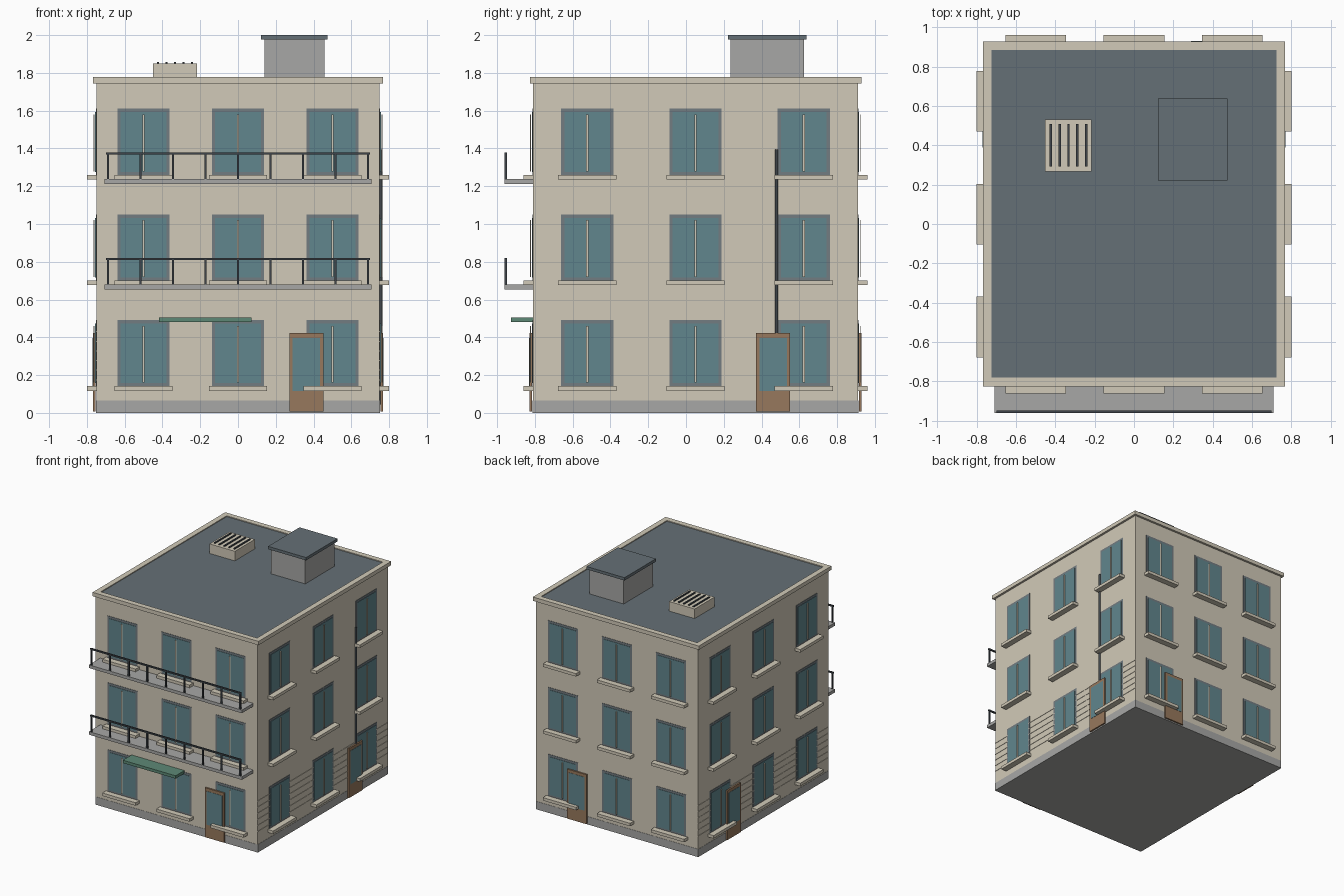
import bpy, bmesh
from mathutils import Matrix, Vector

if "Cube" in bpy.data.objects:
    bpy.data.objects.remove(bpy.data.objects["Cube"])

# materials
def mat(name, rgb):
    m = bpy.data.materials.new(name)
    m.diffuse_color = (*rgb, 1)
    m.use_nodes = True
    m.node_tree.nodes["Principled BSDF"].inputs["Base Color"].default_value = m.diffuse_color
    return m

CREAM = mat("cream", (0.64, 0.59, 0.48))
GLASS = mat("glass", (0.12, 0.24, 0.27))
SLATE = mat("slate", (0.13, 0.16, 0.18))
FRAME = mat("frame", (0.17, 0.20, 0.22))
DARK = mat("dark_metal", (0.05, 0.06, 0.07))
WOOD = mat("wood", (0.31, 0.19, 0.11))
GREEN = mat("green", (0.11, 0.25, 0.18))
STONE = mat("stone", (0.39, 0.39, 0.38))

# building footprint
X0, X1, Y0, Y1 = -0.75, 0.75, -0.81, 0.91
CY = (Y0 + Y1) / 2
FLOORS = (0.315, 0.875, 1.434)


def boxes(name, items, material):
    """One object from a list of boxes (x0, x1, y0, y1, z0, z1)."""
    bm = bmesh.new()
    for a, b, c, d, e, f in items:
        m = Matrix.Translation(((a + b) / 2, (c + d) / 2, (e + f) / 2)) \
            @ Matrix.Diagonal((abs(b - a), abs(d - c), abs(f - e), 1))
        bmesh.ops.create_cube(bm, size=1, matrix=m)
    return finish(name, bm, material)


def finish(name, bm, material):
    me = bpy.data.meshes.new(name)
    bm.to_mesh(me)
    bm.free()
    ob = bpy.data.objects.new(name, me)
    bpy.context.collection.objects.link(ob)
    me.materials.append(material)
    return ob


def on_wall(wall, u, z, w, h, d0, d1):
    """Box on a wall: centre u along it, centre height z, depths d0..d1 outward."""
    a, b, e, f = u - w / 2, u + w / 2, z - h / 2, z + h / 2
    if wall == "front":
        return (a, b, Y0 - d1, Y0 - d0, e, f)
    if wall == "back":
        return (a, b, Y1 + d0, Y1 + d1, e, f)
    if wall == "left":
        return (X0 - d1, X0 - d0, a, b, e, f)
    return (X1 + d0, X1 + d1, a, b, e, f)


# main body and plinth
boxes("walls", [(X0, X1, Y0, Y1, 0.03, 1.75)], CREAM)
boxes("plinth", [(X0 - .002, X1 + .002, Y0 - .002, Y1 + .002, 0, 0.066)], STONE)

# roof rim and deck
ox0, ox1, oy0, oy1 = -0.768, 0.768, -0.826, 0.928
t = 0.045
boxes("roof_rim", [
    (ox0, ox1, oy0, oy0 + t, 1.745, 1.777),
    (ox0, ox1, oy1 - t, oy1, 1.745, 1.777),
    (ox0, ox0 + t, oy0 + t, oy1 - t, 1.745, 1.777),
    (ox1 - t, ox1, oy0 + t, oy1 - t, 1.745, 1.777)], CREAM)
boxes("roof_deck", [(ox0 + t, ox1 - t, oy0 + t, oy1 - t, 1.745, 1.77)], SLATE)

# windows, sills and doors on all four walls
for wall in ("front", "back", "left", "right"):
    along_x = wall in ("front", "back")
    us = (-0.5, 0, 0.5) if along_x else (CY - 0.573, CY, CY + 0.573)
    spots = [(u, z) for u in us for z in FLOORS]
    boxes(wall + "_window_frames",
          [on_wall(wall, u, z, 0.277, 0.353, -0.01, 0.003) for u, z in spots], FRAME)
    boxes(wall + "_window_glass",
          [on_wall(wall, u, z, 0.242, 0.316, -0.005, 0.006) for u, z in spots], GLASS)
    boxes(wall + "_mullions",
          [on_wall(wall, u, z - 0.005, 0.012, 0.30, 0.01, 0.015) for u, z in spots], CREAM)
    boxes(wall + "_sills",
          [on_wall(wall, u, z - 0.186, 0.308, 0.025, -0.01, 0.05) for u, z in spots], CREAM)
    u = 0.362 if along_x else 0.461
    boxes(wall + "_door", [on_wall(wall, u, 0.215, 0.18, 0.414, 0.005, 0.018)], WOOD)
    boxes(wall + "_door_glass", [on_wall(wall, u, 0.257, 0.146, 0.28, 0.012, 0.02)], GLASS)

# thin horizontal courses on the side walls
for wall in ("left", "right"):
    boxes(wall + "_courses",
          [on_wall(wall, CY, 0.175 + 0.051 * i, Y1 - Y0, 0.005, -0.005, 0.003)
           for i in range(6)], CREAM)

# balconies with railings
for label, top in (("lower", 0.679), ("upper", 1.237)):
    boxes(label + "_balcony_slab", [(-0.708, 0.708, -0.96, Y0, top - 0.026, top)], STONE)
    rail = [(-0.698, 0.698, -0.96, -0.948, top + 0.13, top + 0.142)]
    for i in range(9):
        x = -0.688 + 0.172 * i
        rail.append((x - .006, x + .006, -0.96, -0.948, top, top + 0.135))
    boxes(label + "_balcony_railing", rail, DARK)

# awning
boxes("awning", [(-0.418, 0.071, -0.926, Y0, 0.48, 0.504)], GREEN)

# drainpipe on the right wall
bm = bmesh.new()
bmesh.ops.create_cone(bm, cap_ends=True, segments=12, radius1=0.008, radius2=0.008,
                      depth=1.35, matrix=Matrix.Translation((0.757, 0.48, 0.72)))
finish("drainpipe", bm, DARK)

# rooftop stair house with cap
boxes("stair_house", [(0.14, 0.458, 0.235, 0.624, 1.765, 1.98)], STONE)
boxes("stair_house_cap", [(0.123, 0.475, 0.222, 0.638, 1.976, 2.0)], SLATE)

# roof vent with slats
boxes("vent_box", [(-0.451, -0.216, 0.267, 0.53, 1.765, 1.85)], CREAM)
boxes("vent_slats", [(x - .006, x + .006, 0.293, 0.507, 1.845, 1.858)
                     for x in (-0.333 + 0.045 * i for i in range(-2, 3))], DARK)
